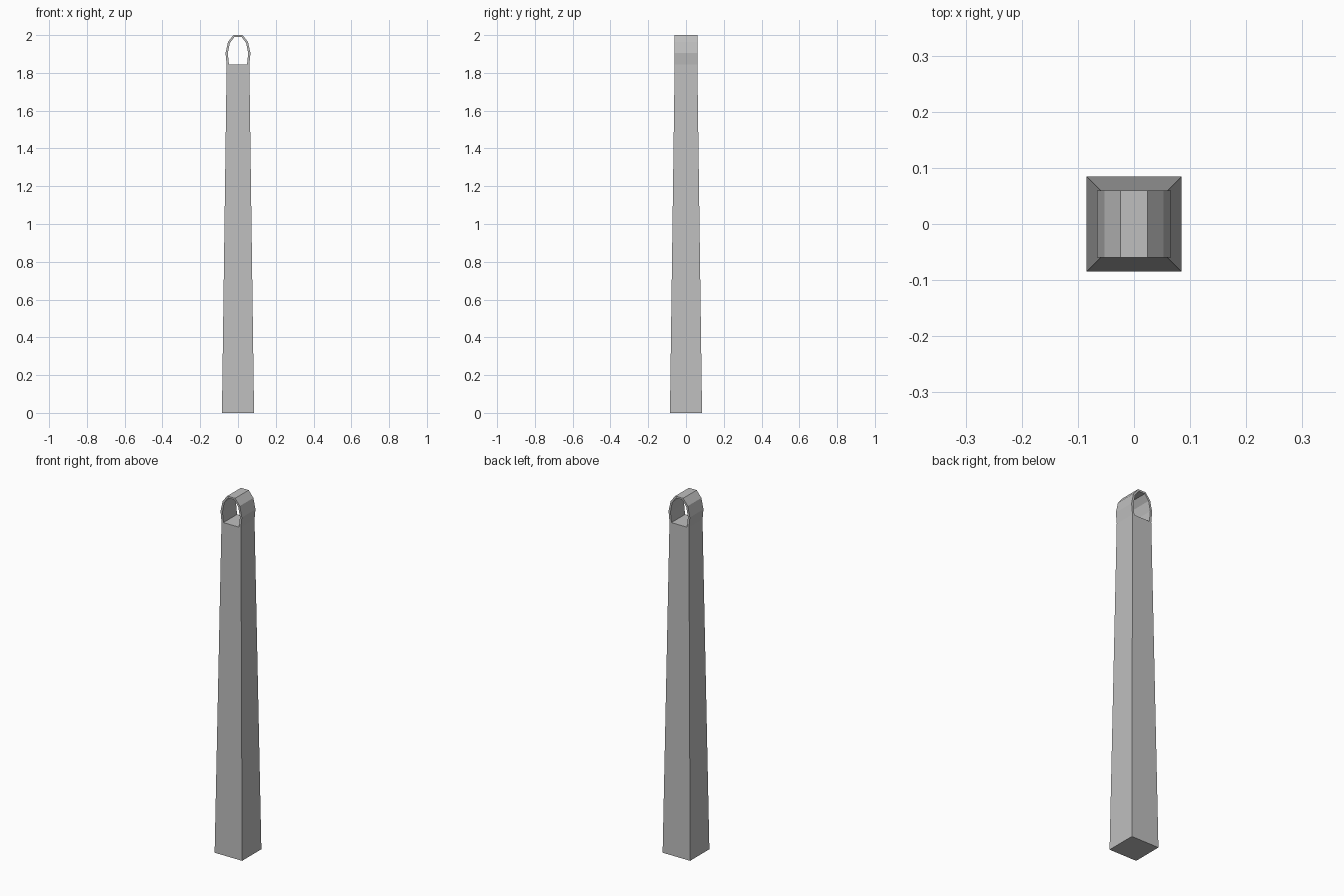
import bpy
import bmesh

cube = bpy.data.objects.get("Cube")
if cube:
    bpy.data.objects.remove(cube, do_unlink=True)

BASE, NECK, SHOULDER = 0.085, 0.06, 1.845

stone = bpy.data.materials.new("grey stone")
stone.use_nodes = True
grey = (0.52, 0.52, 0.52, 1)
stone.diffuse_color = grey
stone.node_tree.nodes["Principled BSDF"].inputs["Base Color"].default_value = grey


def add_object(name, bm):
    bmesh.ops.recalc_face_normals(bm, faces=bm.faces)
    mesh = bpy.data.meshes.new(name)
    bm.to_mesh(mesh)
    bm.free()
    mesh.materials.append(stone)
    obj = bpy.data.objects.new(name, mesh)
    bpy.context.collection.objects.link(obj)
    return obj


# Tapered square shaft
bm = bmesh.new()
bmesh.ops.create_cube(bm, size=2)
for v in bm.verts:
    top = v.co.z > 0
    half = NECK if top else BASE
    v.co = (v.co.x * half, v.co.y * half, SHOULDER if top else 0)
add_object("tapered_shaft", bm)

# Faceted eye loop: half profiles from shoulder to crown, mirrored in x
outer = [(NECK, SHOULDER), (0.066, 1.904), (0.053, 1.964), (0.024, 2.0)]
inner = [(0.048, SHOULDER), (0.054, 1.904), (0.043, 1.958), (0.019, 1.99)]


def arch(half):
    return half + [(-x, z) for x, z in reversed(half)]


bm = bmesh.new()
rings = [[bm.verts.new((x, y, z)) for x, z in arch(half)]
         for half, y in ((outer, -NECK), (outer, NECK), (inner, NECK), (inner, -NECK))]
for a, b in zip(rings, rings[1:] + rings[:1]):
    for i in range(len(a) - 1):
        bm.faces.new((a[i], a[i + 1], b[i + 1], b[i]))
for end in (0, -1):
    bm.faces.new([ring[end] for ring in rings])
add_object("eye_loop", bm)
